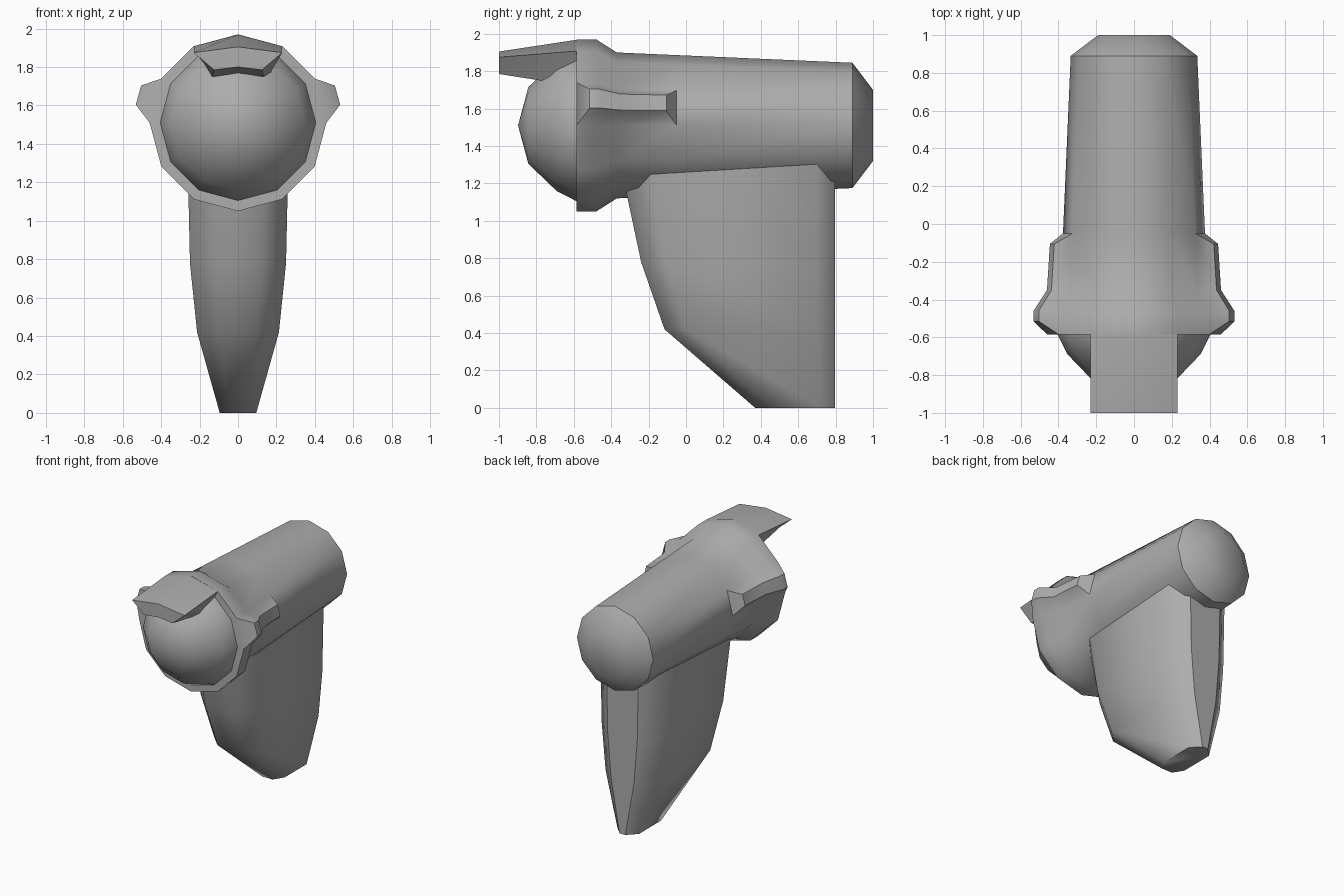
import bpy, bmesh
from math import sin, cos, radians

if "Cube" in bpy.data.objects:
    bpy.data.objects.remove(bpy.data.objects["Cube"])

AXIS_Z = 1.51   # height of the barrel axis
SIDES = 12

grey = bpy.data.materials.new("dark_grey")
grey.diffuse_color = (0.42, 0.42, 0.42, 1)
grey.use_nodes = True
grey.node_tree.nodes["Principled BSDF"].inputs["Base Color"].default_value = grey.diffuse_color


def skin(bm, rings, skip=()):
    """Skin equal-length point rings, cap both ends; skip(ring, side) leaves gaps."""
    rows = [[bm.verts.new(p) for p in ring] for ring in rings]
    n = len(rows[0])
    for k, (a, b) in enumerate(zip(rows, rows[1:])):
        for i in range(n):
            if (k, i) not in skip:
                j = (i + 1) % n
                bm.faces.new((a[i], a[j], b[j], b[i]))
    bm.faces.new(rows[0])
    bm.faces.new(rows[-1])


def finish(name, bm, angle=40, sharp_from_y=9):
    """Weld, turn into an object and smooth; edges behind sharp_from_y stay sharp."""
    bmesh.ops.remove_doubles(bm, verts=bm.verts, dist=0.0005)
    bmesh.ops.recalc_face_normals(bm, faces=bm.faces)
    for e in bm.edges:
        if all(v.co.y > sharp_from_y for v in e.verts):
            e.smooth = False
    mesh = bpy.data.meshes.new(name)
    bm.to_mesh(mesh)
    bm.free()
    mesh.materials.append(grey)
    obj = bpy.data.objects.new(name, mesh)
    bpy.context.collection.objects.link(obj)
    bpy.ops.object.select_all(action='DESELECT')
    obj.select_set(True)
    bpy.context.view_layer.objects.active = obj
    bpy.ops.object.shade_smooth_by_angle(angle=radians(angle), keep_sharp_edges=True)


def loft(name, rings, **options):
    bm = bmesh.new()
    skin(bm, rings)
    finish(name, bm, **options)


def polar(r, deg, y):
    return (r * cos(radians(deg)), y, AXIS_Z + r * sin(radians(deg)))


def circle(y, r):
    return [polar(r, 360 * i / SIDES, y) for i in range(SIDES)]


# barrel with flared front collar and chamfered rear, open where the ribs sit
barrel = bmesh.new()
profile = [(-0.585, 0.46), (-0.48, 0.46), (-0.37, 0.39), (-0.05, 0.376),
           (0.89, 0.335), (1.0, 0.19)]
skin(barrel, [circle(y, r) for y, r in profile],
     skip=[(k, side) for k in range(3) for side in (0, 5)])

# raised side ribs welded into the gaps: outer y and outer radius per station
outer = [(-0.515, 0.54), (-0.46, 0.54), (-0.35, 0.468), (-0.105, 0.452)]
rib = [[polar(br, 0, by), polar(orad, 10, oy), polar(orad, 21, oy), polar(br, 30, by)]
       for (by, br), (oy, orad) in zip(profile, outer)]
for s in (1, -1):
    skin(barrel, [[(s * x, y, z) for x, y, z in ring] for ring in rib],
         skip=[(k, 3) for k in range(3)])
finish("barrel", barrel, angle=42)

# ball lens at the front, half sunk into the collar
loft("ball_lens", [circle(y, r) for y, r in (
    (-0.898, 0.0001), (-0.843, 0.205), (-0.69, 0.352), (-0.585, 0.405), (-0.52, 0.405))])

# visor over the lens: V-roof top, notched underside
def visor_ring(y, ridge, eave, low_x, low, notch):
    return [(0, y, ridge), (0.23, y, eave), (low_x, y, low),
            (0, y, notch), (-low_x, y, low), (-0.23, y, eave)]

loft("visor", [visor_ring(-1.0, 1.905, 1.875, 0.125, 1.785, 1.80),
               visor_ring(-0.585, 1.968, 1.908, 0.14, 1.72, 1.74),
               visor_ring(-0.50, 1.965, 1.905, 0.14, 1.72, 1.74)])

# mounting fin: octagonal section with soft sides and a crisp back face
def fin_ring(z, front, front_side, back_side, wide, nose, tail):
    half = [(nose, front), (wide, front_side), (wide, back_side), (tail, 0.797)]
    return [(x, y, z) for x, y in half] + [(-x, y, z) for x, y in reversed(half)]

loft("mounting_fin", [
    fin_ring(1.32, -0.355, -0.20, 0.70, 0.262, 0.13, 0.14),
    fin_ring(0.78, -0.24, -0.11, 0.70, 0.25, 0.12, 0.13),
    fin_ring(0.42, -0.115, 0.00, 0.705, 0.213, 0.10, 0.10),
    fin_ring(0.0, 0.37, 0.45, 0.725, 0.095, 0.045, 0.025)],
    angle=58, sharp_from_y=0.79)
